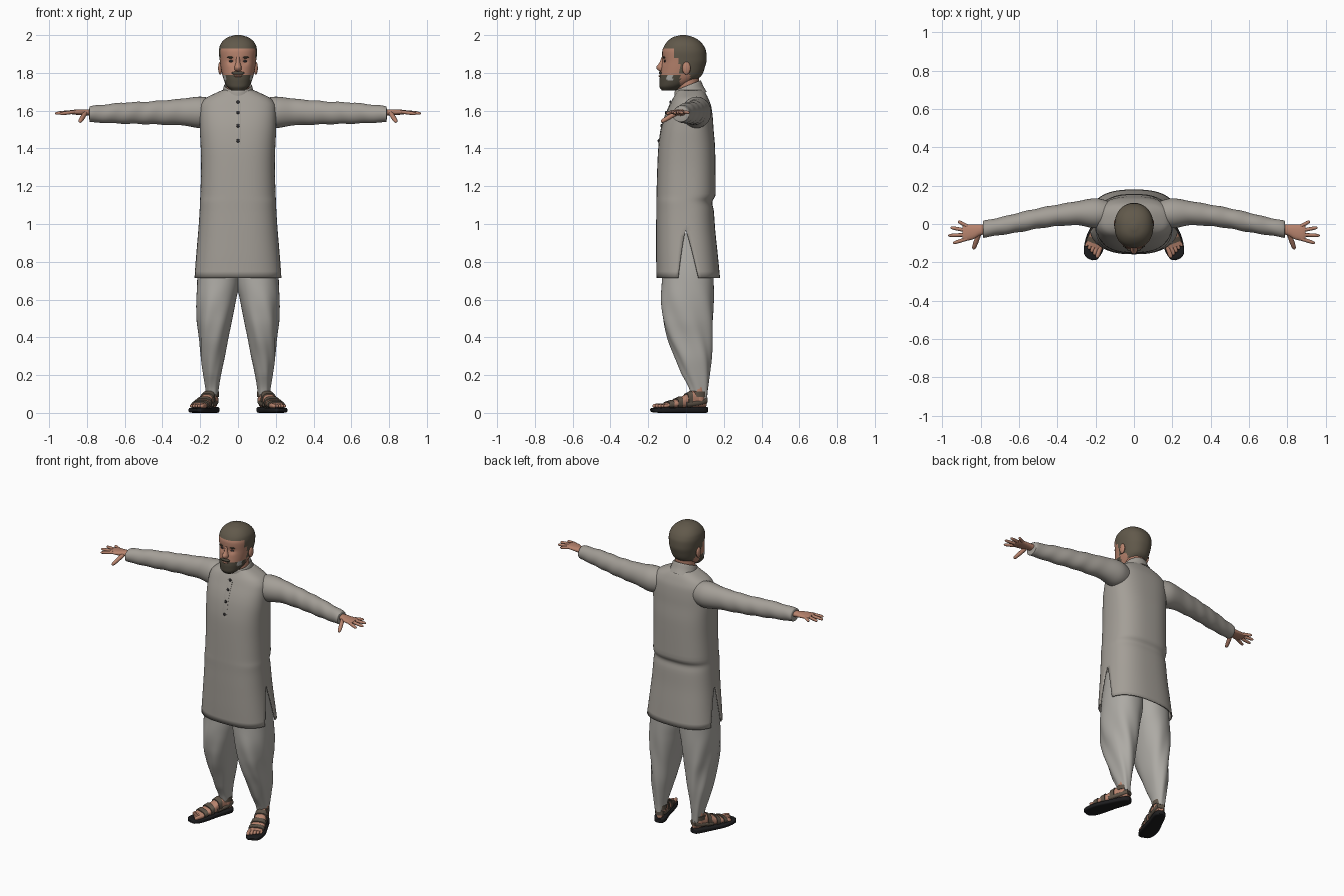
import bpy, bmesh
from math import sin, cos, pi, exp, radians
from mathutils import Matrix, Vector

cube = bpy.data.objects.get("Cube")
if cube:
    bpy.data.objects.remove(cube)


def material(name, r, g, b):
    m = bpy.data.materials.new(name)
    m.use_nodes = True
    m.diffuse_color = (r, g, b, 1)
    shader = next(n for n in m.node_tree.nodes if n.type == 'BSDF_PRINCIPLED')
    shader.inputs["Base Color"].default_value = (r, g, b, 1)
    shader.inputs["Roughness"].default_value = 0.8
    return m


TUNIC = material("warm grey cloth", .37, .345, .31)
PANTS = material("light grey cloth", .42, .405, .375)
SKIN = material("skin", .48, .23, .155)
HAIR = material("brown hair", .12, .1, .07)
BEARD = material("dark beard", .08, .068, .048)
GREY = material("grey whiskers", .4, .39, .37)
SOLE = material("black rubber", .012, .012, .013)
STRAP = material("brown strap", .11, .085, .062)
DARK = material("dark button", .03, .028, .03)

MIRROR = Matrix.Scale(-1, 4, (1, 0, 0))
SIDES = (("left", Matrix.Identity(4)), ("right", MIRROR))
parts = []


def finish(name, bm, mats, rule=None):
    bmesh.ops.remove_doubles(bm, verts=bm.verts, dist=1e-5)
    bmesh.ops.recalc_face_normals(bm, faces=bm.faces)
    if rule:
        for f in bm.faces:
            f.material_index = rule(f.calc_center_median())
    mesh = bpy.data.meshes.new(name)
    bm.to_mesh(mesh)
    bm.free()
    for m in mats:
        mesh.materials.append(m)
    ob = bpy.data.objects.new(name, mesh)
    bpy.context.scene.collection.objects.link(ob)
    parts.append(ob)
    return ob


def smooth_rows(rows, k):
    """Monotone cubic resampling, k steps between rows."""
    def slope(a, b, c):
        d, e = b - a, c - b
        return 0 if d * e <= 0 else 2 * d * e / (d + e)
    first = [2 * a - b for a, b in zip(rows[0], rows[1])]
    last = [2 * a - b for a, b in zip(rows[-1], rows[-2])]
    r = [first, *rows, last]
    out = []
    for i in range(1, len(r) - 2):
        for j in range(k):
            t = j / k
            h = (1 - t) ** 2
            out.append([h * (1 + 2 * t) * b + h * t * slope(a, b, c)
                        + t * t * (3 - 2 * t) * c - t * t * (1 - t) * slope(b, c, d)
                        for a, b, c, d in zip(*r[i - 1:i + 3])])
    return out + [list(rows[-1])]


def loft(name, rows, mats, axis="z", n=32, k=4, p=.9, caps=True, M=Matrix(),
         gap=None, fold=None, bend=None, rule=None):
    """Rows are (position, u0, u1, v0, v1): superellipses stacked on an axis."""
    bm = bmesh.new()
    rings = []
    for t, u0, u1, v0, v1 in smooth_rows(rows, k):
        g = gap(t) if gap else 0
        ring = []
        for half in (0, pi):
            arc = []
            for i in range(n // 2 + 1):
                a = half + g + (pi - 2 * g) * i / (n // 2)
                s = fold(a, t) if fold else 1
                c, d = [s * abs(w) ** p * (1 if w > 0 else -1) for w in (cos(a), sin(a))]
                u = (u0 + u1 + (u1 - u0) * c) / 2
                v = (v0 + v1 + (v1 - v0) * d) / 2
                co = Vector({"z": (u, v, t), "x": (t, u, v), "y": (u, t, v)}[axis])
                arc.append(bm.verts.new(M @ (bend(co) if bend else co)))
            ring.append(arc)
        rings.append(ring)
    for low, high in zip(rings, rings[1:]):
        for a, b in zip(low, high):
            for i in range(n // 2):
                bm.faces.new((a[i], a[i + 1], b[i + 1], b[i]))
    if caps:
        for a, b in (rings[0], rings[-1]):
            bm.faces.new(a + b[1:-1])
    return finish(name, bm, mats, rule)


def tube(name, a, b, r, mat, M=Matrix(), end=.85):
    """Rounded finger-like limb from a to b."""
    a, b = Vector(a), Vector(b)
    turn = (b - a).to_track_quat('Z', 'Y').to_matrix().to_4x4()
    size = (b - a).length
    rows = [(size * t, -r * s, r * s, -r * s, r * s)
            for t, s in ((0, 1), (.5, 1), (.85, end), (.96, end * .65), (1, end * .2))]
    return loft(name, rows, [mat], n=12, k=2, p=1, M=M @ Matrix.Translation(a) @ turn)


def ball(name, at, size, mat, M=Matrix()):
    bm = bmesh.new()
    bmesh.ops.create_uvsphere(bm, u_segments=20, v_segments=12, radius=1,
                              matrix=M @ Matrix.Translation(at) @ Matrix.Diagonal((*size, 1)))
    return finish(name, bm, [mat])


def sample(rows, t):
    for a, b in zip(rows, rows[1:]):
        if min(a[0], b[0]) <= t <= max(a[0], b[0]):
            w = (t - a[0]) / (b[0] - a[0])
            return [x + (y - x) * w for x, y in zip(a, b)]


def front_y(rows, x, z, p):
    _, u0, u1, v0, v1 = sample(rows, z)
    return (v0 + v1) / 2 - (v1 - v0) / 2 * (1 - abs(x / u1) ** (2 / p)) ** (p / 2)


def symmetric(rows):
    return [(z, -w, w, f, b) for z, w, f, b in rows]


# Long tunic with open side slits
body = symmetric([(.715, .235, -.156, .18), (.85, .221, -.158, .167), (.965, .21, -.158, .155),
                  (1.07, .203, -.157, .147), (1.115, .201, -.157, .139), (1.16, .199, -.156, .157),
                  (1.3, .195, -.152, .156), (1.4, .197, -.147, .154), (1.5, .202, -.132, .146),
                  (1.56, .203, -.115, .142), (1.62, .2, -.09, .134), (1.66, .178, -.072, .12),
                  (1.69, .125, -.055, .105), (1.71, .08, -.045, .09)])
tunic = loft("tunic", body, [TUNIC], n=56, p=.78, caps=False,
             gap=lambda z: max(0, .965 - z) * .95)
shell = tunic.modifiers.new("thickness", 'SOLIDIFY')
shell.thickness = .007

# Stand collar, placket and buttons
loft("collar", symmetric([(1.655, .1, -.07, .11), (1.69, .083, -.063, .093), (1.725, .075, -.06, .08),
                          (1.73, .071, -.056, .076), (1.7, .066, -.05, .07)]), [TUNIC],
     p=1, caps=False, bend=lambda c: c + Vector((0, 0, .4 * c.y)))
placket = []
for i in range(10):
    z = 1.42 + i * .025
    y = front_y(body, 0, z, .78)
    placket.append((z, -.017, .017, y - .003, y + .006))
loft("placket", placket, [TUNIC], n=16, k=1, p=.4)
for z in (1.645, 1.59, 1.52, 1.44):
    ball("button", (0, front_y(body, 0, z, .78) - .004, z), (.009, .005, .009), DARK)

# Head with hair and beard, neck
skull = symmetric([(1.707, .035, -.128, -.055), (1.73, .06, -.141, -.01), (1.76, .074, -.141, .05),
                   (1.79, .083, -.136, .085), (1.83, .091, -.13, .1), (1.87, .097, -.126, .109),
                   (1.91, .101, -.126, .107), (1.94, .097, -.117, .096), (1.97, .079, -.095, .071),
                   (1.99, .05, -.066, .036), (2, .015, -.03, .0)])


def head_colour(c):
    if (c.z > 1.93 or (c.y > -.065 and c.z > 1.875) or (c.y > -.035 and c.z > 1.8)
            or (c.y > .02 and c.z > 1.755)):
        return 1
    if c.z < 1.793 and c.y < -.03:
        patch = abs(c.y + .085) < .017 and abs(c.z - 1.775) < .016 and abs(c.x) > .045
        return 3 if patch else 2
    return 0


def eye_socket(c):
    if c.y < -.05:
        c.y += .01 * exp(-((abs(c.x) - .036) ** 2 + (c.z - 1.862) ** 2) / .0003)
    return c


loft("head", skull, [SKIN, HAIR, BEARD, GREY], n=56, k=5, rule=head_colour, bend=eye_socket)
loft("neck", symmetric([(1.62, .066, -.045, .075), (1.7, .062, -.045, .068), (1.8, .06, -.05, .068)]),
     [SKIN], p=1)
loft("nose", symmetric([(1.885, .01, -.129, -.1), (1.855, .012, -.14, -.1), (1.83, .019, -.157, -.1),
                        (1.817, .019, -.152, -.1), (1.808, .011, -.138, -.1)]), [SKIN], n=20, p=1)
ball("moustache", (0, -.134, 1.799), (.036, .01, .009), BEARD)
ball("lips", (0, -.138, 1.783), (.021, .007, .005), SKIN)

for side, S in SIDES:
    # Face details
    ball(side + "_eye", (.036, front_y(skull, .036, 1.862, .9) + .009, 1.862), (.013, .006, .006), DARK, S)
    ball(side + "_brow", (.038, front_y(skull, .038, 1.882, .9) + .003, 1.882), (.02, .006, .005), BEARD, S)
    ball(side + "_ear", (.094, .002, 1.825), (.011, .022, .034), SKIN, S)

    # Sleeve, rows given as centre and half sizes
    sleeve = [(.12, .055, 1.59, .06, .07), (.2, .056, 1.591, .078, .083), (.3, .056, 1.593, .062, .07),
              (.4, .045, 1.59, .056, .064), (.5, .029, 1.588, .053, .059), (.6, .008, 1.587, .051, .056),
              (.7, -.012, 1.584, .046, .049), (.785, -.028, 1.581, .043, .041), (.788, -.028, 1.583, .03, .028)]
    loft(side + "_sleeve", [(x, y - w, y + w, z - h, z + h) for x, y, z, w, h in sleeve], [TUNIC],
         axis="x", k=6, p=1, M=S,
         fold=lambda a, x: 1 + .03 * min(1, max(0, x - .22) * 4) * sin(58 * x + 2 * sin(a)))

    # Hand
    loft(side + "_palm", [(.76, -.052, .0, 1.57, 1.605), (.8, -.058, -.002, 1.574, 1.607),
                          (.84, -.08, -.002, 1.577, 1.606), (.88, -.088, -.002, 1.581, 1.604),
                          (.895, -.08, -.01, 1.586, 1.6)], [SKIN], axis="x", n=20, M=S)
    for finger, base, tip in (("little", (.87, -.012), (.918, .015)), ("ring", (.875, -.034), (.958, -.018)),
                              ("middle", (.875, -.056), (.969, -.06)), ("index", (.87, -.077), (.944, -.1))):
        tube(f"{side}_{finger}_finger", (*base, 1.593), (*tip, 1.589 + .2 * tip[1] * .3), .0095, SKIN, S)
    tube(side + "_thumb", (.81, -.055, 1.585), (.838, -.132, 1.54), .0125, SKIN, S)

    # Draped trouser leg
    def cuff(c):
        if c.z < .2:
            c.z -= .5 * (c.y - .07) * (1 - c.z / .2)
        return c
    loft(side + "_trouser_leg", [(.95, -.01, .185, -.11, .12), (.72, -.01, .215, -.126, .146),
                                 (.6, .01, .22, -.132, .147), (.5, .03, .216, -.124, .145),
                                 (.4, .05, .205, -.1, .14), (.3, .068, .199, -.06, .135),
                                 (.2, .09, .183, -.02, .125), (.12, .103, .17, .015, .115),
                                 (.085, .106, .165, .025, .112)], [PANTS], n=48, k=5, M=S, bend=cuff,
         fold=lambda a, z: 1 + .05 * min(1, max(0, (.7 - z) * 4)) * sin(6 * a + 16 * z) * (.6 + .4 * cos(a)))

    # Foot and sandal, turned outward
    F = S @ Matrix.Translation((.14, .065, 0)) @ Matrix.Rotation(radians(21), 4, 'Z')
    sole = [(-.265, -.02, .008, .01, .022), (-.25, -.042, .032, .003, .027), (-.2, -.053, .05, 0, .028),
            (-.15, -.05, .055, 0, .028), (-.06, -.039, .046, 0, .03), (0, -.038, .04, 0, .032),
            (.035, -.031, .031, 0, .032), (.05, -.014, .014, .004, .03)]
    loft(side + "_sandal_sole", sole, [SOLE], axis="y", p=.45, M=F)
    foot = [(-.2, -.042, .04, .028, .048), (-.14, -.044, .045, .028, .066), (-.08, -.036, .038, .028, .092),
            (-.03, -.032, .033, .028, .118), (.01, -.03, .03, .028, .125), (.04, -.018, .018, .03, .09)]
    loft(side + "_foot", foot, [SKIN], axis="y", p=.75, M=F)
    tube(side + "_ankle", (0, .002, .05), (0, .004, .22), .034, SKIN, F)
    for i in range(5):
        x = -.034 + i * .0175
        tube(f"{side}_toe_{i + 1}", (x, -.185, .038), (x * 1.05, -.246 + i * .009, .036),
             .0125 - i * .001, SKIN, F)
    for label, t in (("toe", -.18), ("middle", -.13), ("instep", -.07)):
        band = [sample(foot, t + d) for d in (0, .012, .026)]
        loft(f"{side}_{label}_strap", [(t, a - .005, b + .005, c - .004, d + .006) for t, a, b, c, d in band],
             [STRAP], axis="y", p=.7, M=F)
    loft(side + "_ankle_strap", [(.085, -.037, .037, -.042, .043), (.112, -.038, .038, -.04, .043)],
         [STRAP], k=2, M=F)
    loft(side + "_heel_strap", [(-.08, -.042, .044, .03, .06), (.0, -.036, .036, .04, .068),
                                (.043, -.024, .024, .05, .085)], [STRAP], axis="y", p=.6, M=F)

# Smooth shading with crisp edges
bpy.ops.object.select_all(action='DESELECT')
for ob in parts:
    ob.select_set(True)
bpy.context.view_layer.objects.active = parts[0]
bpy.ops.object.shade_smooth_by_angle(angle=radians(45))
